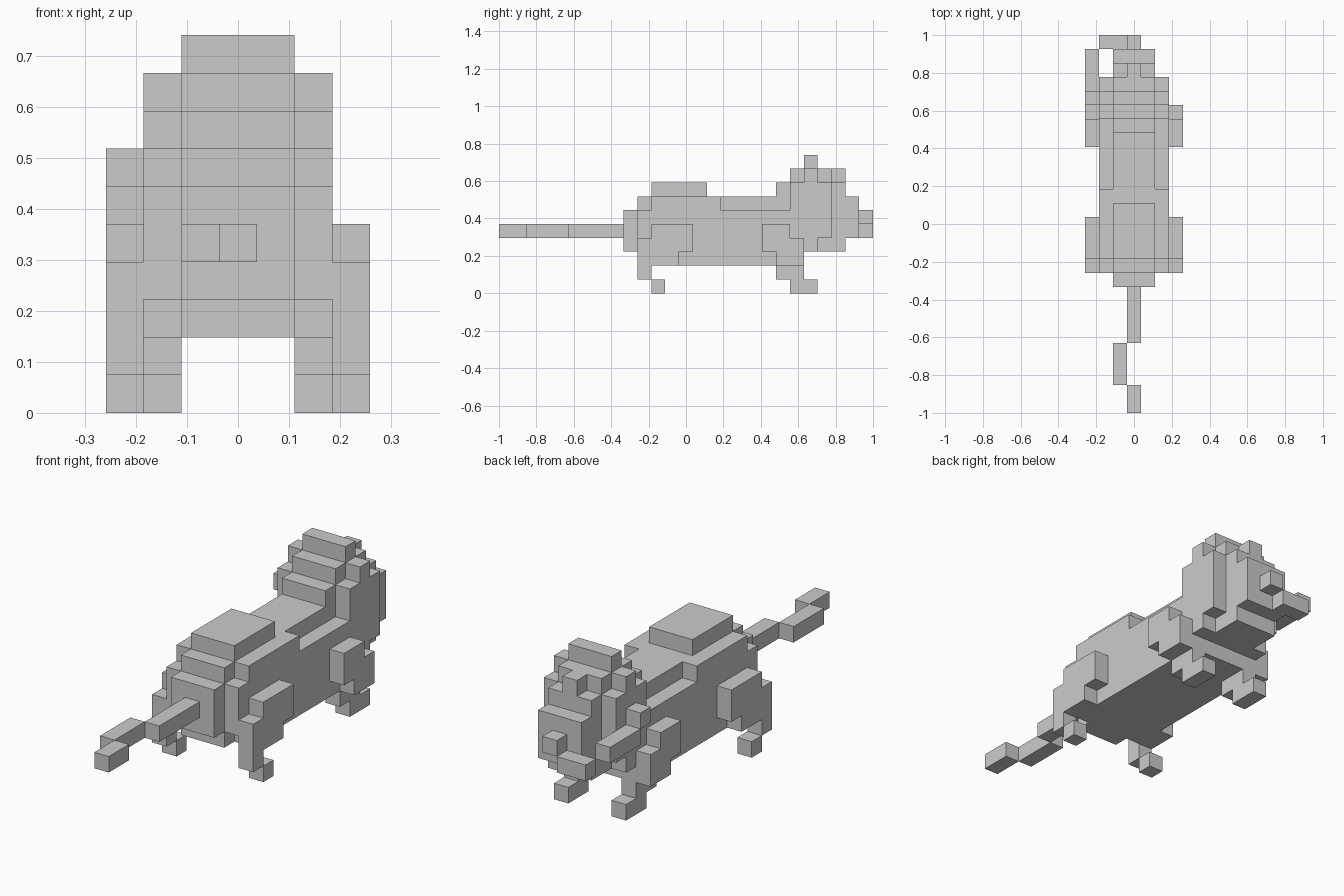
import bpy, bmesh, math
from mathutils import Vector

if "Cube" in bpy.data.objects:
    bpy.data.objects.remove(bpy.data.objects["Cube"])

U = 2 / 27          # edge of one block
owner = {}          # block cell -> part name


def fill(part, x, y, z, mirror=False):
    """Fill an inclusive range of block cells; optionally mirror over x."""
    for i in range(x[0], x[1] + 1):
        for j in range(y[0], y[1] + 1):
            for k in range(z[0], z[1] + 1):
                owner.setdefault((i, j, k), part)
                if mirror:
                    owner.setdefault((-i, j, k), part)


# Body: core, stepped rump, flanks and back hump
fill("body", (-1, 1), (-3, 8), (2, 6))
fill("body", (-1, 1), (-4, -4), (3, 5))
fill("body", (2, 2), (-3, -3), (3, 5), True)
fill("body", (2, 2), (-2, 2), (2, 6), True)
fill("body", (2, 2), (3, 8), (2, 5), True)
fill("body", (-1, 1), (-2, 1), (7, 7))

# Mane: stepped crest with stepped sides
fill("mane", (-1, 1), (7, 7), (7, 7))
fill("mane", (-1, 1), (8, 8), (7, 8))
fill("mane", (-1, 1), (9, 9), (3, 9))
fill("mane", (2, 2), (8, 8), (6, 7), True)
fill("mane", (2, 2), (9, 9), (3, 8), True)
fill("mane", (2, 2), (10, 10), (4, 7), True)

# Head: skull, forelock, snout, nose
fill("head", (-1, 1), (10, 10), (3, 8))
fill("head", (-1, 1), (11, 11), (3, 7))
fill("head", (0, 0), (11, 11), (8, 8))
fill("head", (-1, 1), (12, 12), (4, 6))
fill("nose", (0, 0), (13, 13), (5, 5))

# Curved strip trailing from the mouth along the left cheek
fill("mouth_strip", (-2, -1), (13, 13), (4, 4))
fill("mouth_strip", (-3, -3), (10, 12), (5, 5))
fill("mouth_strip", (-3, -3), (9, 9), (6, 6))

# Legs at the tail end: thigh, shin, foot
fill("tail_end_legs", (3, 3), (-2, 0), (3, 4), True)
fill("tail_end_legs", (3, 3), (-2, -1), (2, 2), True)
fill("tail_end_legs", (3, 3), (-3, -3), (1, 3), True)
fill("tail_end_legs", (3, 3), (-2, -2), (0, 0), True)

# Legs at the head end: shoulder, shin, foot
fill("head_end_legs", (3, 3), (6, 7), (3, 4), True)
fill("head_end_legs", (3, 3), (8, 8), (2, 3), True)
fill("head_end_legs", (3, 3), (7, 7), (2, 2), True)
fill("head_end_legs", (2, 2), (7, 8), (1, 1), True)
fill("head_end_legs", (2, 2), (8, 9), (0, 0), True)

# Tail: three zigzag segments
fill("tail", (0, 0), (-8, -5), (4, 4))
fill("tail", (-1, -1), (-11, -9), (4, 4))
fill("tail", (0, 0), (-13, -12), (4, 4))

# Skin each part with only its exposed block faces
SIDES = [Vector(s) for s in ((1, 0, 0), (-1, 0, 0), (0, 1, 0),
                             (0, -1, 0), (0, 0, 1), (0, 0, -1))]
for part in sorted(set(owner.values())):
    bm = bmesh.new()
    for cell, name in owner.items():
        if name != part:
            continue
        centre = Vector(cell) + Vector((0, 0, 0.5))
        for n in SIDES:
            if tuple(int(a + b) for a, b in zip(cell, n)) in owner:
                continue
            a = Vector((n.y, n.z, n.x))
            b = n.cross(a)
            bm.faces.new([bm.verts.new((centre + (n + a * p + b * q) / 2) * U)
                          for p, q in ((-1, -1), (1, -1), (1, 1), (-1, 1))])
    bmesh.ops.remove_doubles(bm, verts=bm.verts, dist=U * 0.01)
    bmesh.ops.dissolve_limit(bm, angle_limit=math.radians(1),
                             verts=bm.verts, edges=bm.edges)
    mesh = bpy.data.meshes.new(part)
    bm.to_mesh(mesh)
    bm.free()
    bpy.context.collection.objects.link(bpy.data.objects.new(part, mesh))
